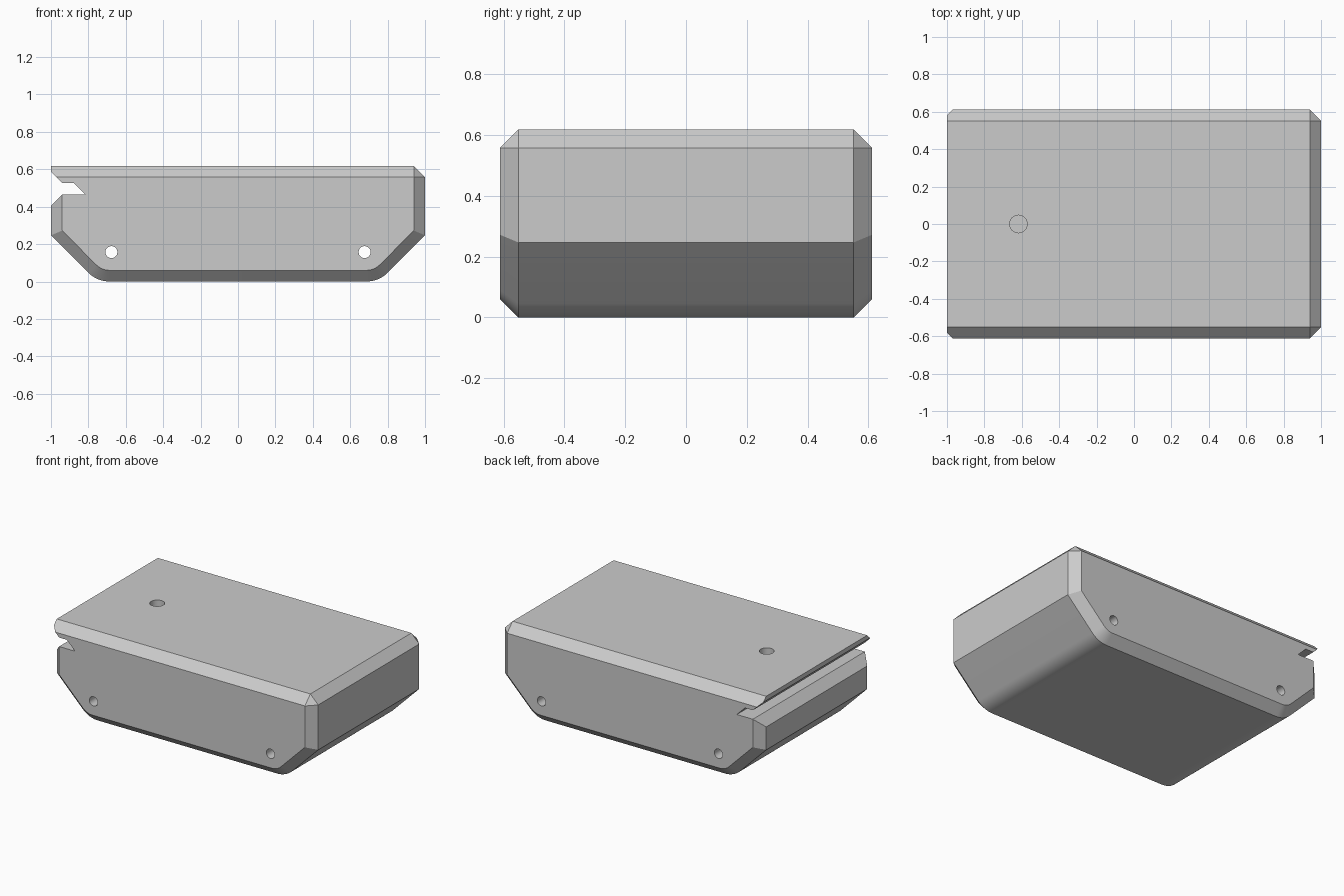
import bpy, bmesh
from math import cos, sin, radians, pi

if "Cube" in bpy.data.objects:
    bpy.data.objects.remove(bpy.data.objects["Cube"])

TOP, HALF_Y, CH = 0.618, 0.612, 0.06
CX, CZ, R, SEG = 0.687, 0.16, 0.16, 8


def skin_rings(name, rings):
    """Loft rings (lists of xyz) and cap both ends."""
    bm = bmesh.new()
    vs = [[bm.verts.new(p) for p in ring] for ring in rings]
    n = len(rings[0])
    for a, b in zip(vs, vs[1:]):
        for i in range(n):
            j = (i + 1) % n
            bm.faces.new((a[i], a[j], b[j], b[i]))
    bm.faces.new(vs[0])
    bm.faces.new(vs[-1][::-1])
    bmesh.ops.remove_doubles(bm, verts=bm.verts, dist=1e-5)
    bmesh.ops.recalc_face_normals(bm, faces=bm.faces)
    mesh = bpy.data.meshes.new(name)
    bm.to_mesh(mesh)
    bm.free()
    ob = bpy.data.objects.new(name, mesh)
    bpy.context.collection.objects.link(ob)
    return ob


def arc(cx, cz, r, a0, a1, n):
    return [(cx + r * cos(radians(a0 + (a1 - a0) * i / n)),
             cz + r * sin(radians(a0 + (a1 - a0) * i / n))) for i in range(n + 1)]


def at_y(profile, y):
    return [(x, y, z) for x, z in profile]


def cut(target, cutter):
    cutter.hide_render = True
    mod = target.modifiers.new(cutter.name, 'BOOLEAN')
    mod.operation, mod.solver, mod.object = 'DIFFERENCE', 'EXACT', cutter
    bpy.context.view_layer.objects.active = target
    bpy.ops.object.modifier_apply(modifier=mod.name)
    bpy.data.objects.remove(cutter)


# Full-width profile and the smaller profile of the side faces, point for point
def belly(r):
    return arc(-CX, CZ, r, -135, -90, SEG) + arc(CX, CZ, r, -90, -45, SEG)


I = 1 - CH
outer = [(-1, TOP), (-1, 0.5), (-1, 0.5), (-1, 0.247)] + belly(R) + \
        [(1, 0.247), (1, TOP - CH), (I, TOP)]
inner = [(-1, TOP - CH), (-1, 0.5), (-I, 0.5), (-I, 0.272)] + belly(R - CH) + \
        [(I, 0.272), (I, TOP - CH), (I, TOP - CH)]
body = skin_rings("body", [at_y(inner, -HALF_Y), at_y(outer, CH - HALF_Y),
                           at_y(outer, HALF_Y - CH), at_y(inner, HALF_Y)])

# Notch under the top lip
notch = [(-1.05, 0.588), (-1, 0.588), (-I, 0.528), (-0.88, 0.528),
         (-0.818, 0.466), (-I, 0.466), (-1, 0.406), (-1.05, 0.406)]
cut(body, skin_rings("notch_cutter", [at_y(notch, -0.8), at_y(notch, 0.8)]))

# Cross holes through the sides
for x in (-0.677, 0.677):
    circle = arc(x, 0.157, 0.032, 0, 352.5, 47)
    cut(body, skin_rings("cross_hole_cutter", [at_y(circle, -0.8), at_y(circle, 0.8)]))

# Blind hole in the top
ring = arc(-0.618, 0, 0.047, 0, 352.5, 47)
cut(body, skin_rings("top_hole_cutter", [[(x, y, z) for x, y in ring] for z in (0.36, 0.8)]))

# Smooth only the rounded belly corners and hole walls
bpy.ops.object.select_all(action='DESELECT')
body.select_set(True)
bpy.context.view_layer.objects.active = body
bpy.ops.object.shade_smooth_by_angle(angle=radians(20))
